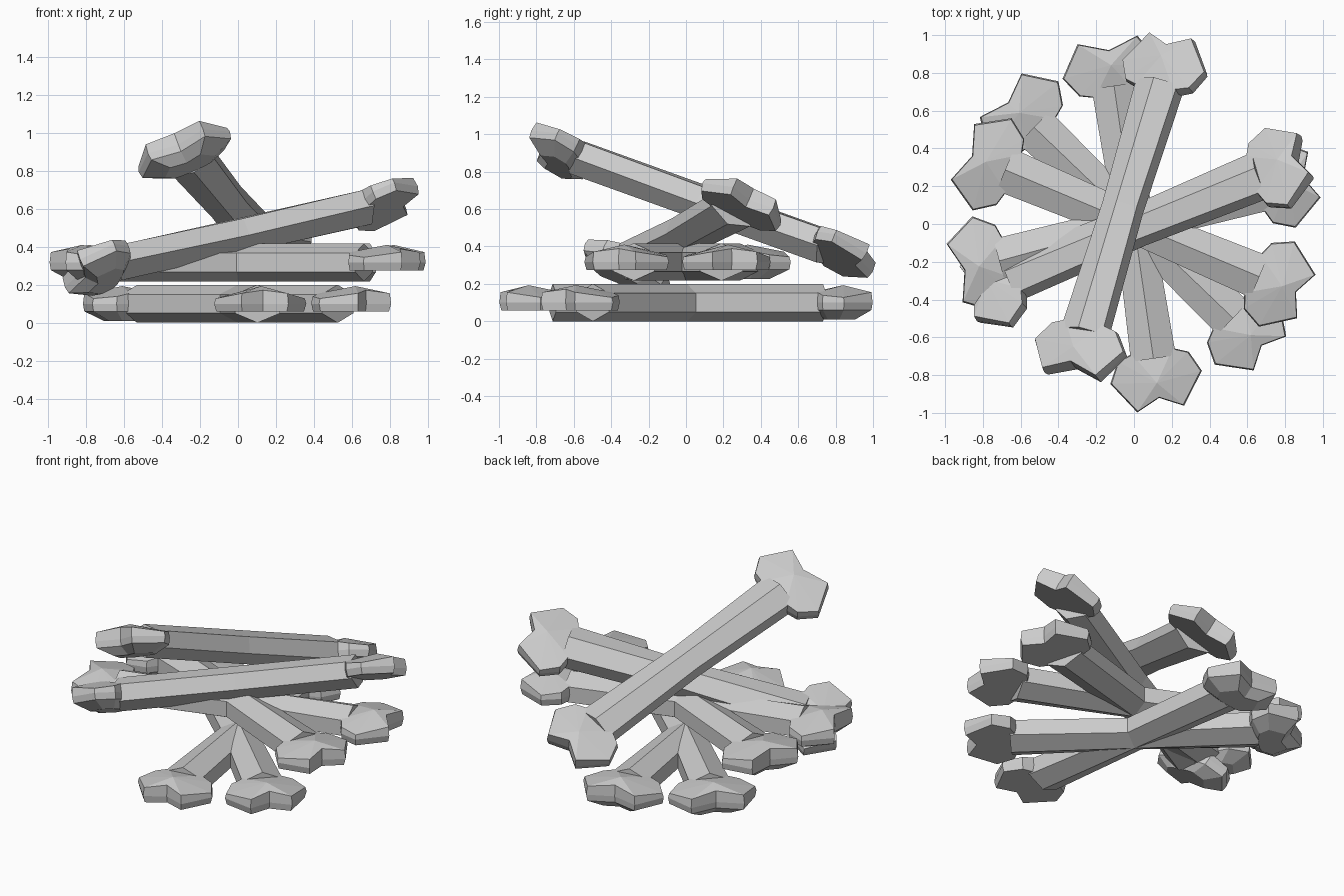
import bpy, bmesh
from math import radians, sin, cos, pi
from mathutils import Matrix, Euler

if "Cube" in bpy.data.objects:
    bpy.data.objects.remove(bpy.data.objects["Cube"])

# Half outlines of the two knuckle ends: (along bone, sideways, thickness factor)
NEAR = [(0.99, 0.125, 1), (0.82, 0.245, 0.5), (0.71, 0.19, 0.7), (0.68, 0.11, 1)]
FAR = [(0.985, 0.16, 1), (0.815, 0.265, 0.5), (0.71, 0.19, 0.7), (0.69, 0.11, 1)]
NOTCH = (0.93, 0.0, 1.3)
# Height rings of a knuckle: (z, scale of outline)
NEAR_RINGS = [(-0.042, 0.95), (0.0, 1.0), (0.055, 0.97)]
FAR_RINGS = [(-0.09, 0.55), (-0.04, 0.97), (0.0, 1.0), (0.055, 0.97)]
MID = 0.80


def loft(bm, rings, peak=None):
    """Join closed rings; cap both ends, the last one with a fan if a peak is given."""
    loops = [[bm.verts.new(p) for p in r] for r in rings]
    n = len(loops[0])
    for a, b in zip(loops, loops[1:]):
        for i in range(n):
            j = (i + 1) % n
            bm.faces.new((a[i], a[j], b[j], b[i]))
    bm.faces.new(loops[0][::-1])
    if peak:
        top = bm.verts.new(peak)
        for i in range(n):
            bm.faces.new((loops[-1][i], loops[-1][(i + 1) % n], top))
    else:
        bm.faces.new(loops[-1])


def knuckle(bm, half, levels, side):
    outline = [NOTCH] + half + [(u, -w, t) for u, w, t in reversed(half)]
    rings = [[(side * (MID + (u - MID) * s), w * s, z * (t if z > 0 else 1))
              for u, w, t in outline] for z, s in levels]
    loft(bm, rings, (side * 0.85, 0, 0.093))


def bone(name, centre, yaw, pitch=0, roll=0):
    bm = bmesh.new()
    # six-sided shaft, slightly flared at the ends
    angles = [pi / 2 + k * pi / 3 for k in range(6)]
    loft(bm, [[(x, w * cos(a) / cos(pi / 6), 0.1 * sin(a)) for a in angles]
              for x, w in ((-0.74, 0.12), (0, 0.1), (0.72, 0.12))])
    # knuckle at each end
    knuckle(bm, NEAR, NEAR_RINGS, 1)
    knuckle(bm, FAR, FAR_RINGS, -1)
    bmesh.ops.recalc_face_normals(bm, faces=bm.faces)
    me = bpy.data.meshes.new(name)
    bm.to_mesh(me)
    bm.free()
    ob = bpy.data.objects.new(name, me)
    bpy.context.collection.objects.link(ob)
    ob.matrix_world = (Matrix.Translation(centre) @
                       Euler((radians(roll), radians(pitch), radians(yaw))).to_matrix().to_4x4())


# bottom crossed pair
bone("bottom_bone_1", (0, 0, 0.1), -81.8)
bone("bottom_bone_2", (0.005, 0, 0.1), -43.8)
# middle crossed pair
bone("middle_bone_1", (0, 0, 0.317), -22.8)
bone("middle_bone_2", (0, 0, 0.317), 15.3)
# leaning pair on top
bone("leaning_bone_1", (0.02, -0.01, 0.46), 22.4, -11.7, -28)
bone("leaning_bone_2", (-0.06, 0.085, 0.635), 73.2, 19, -25)
